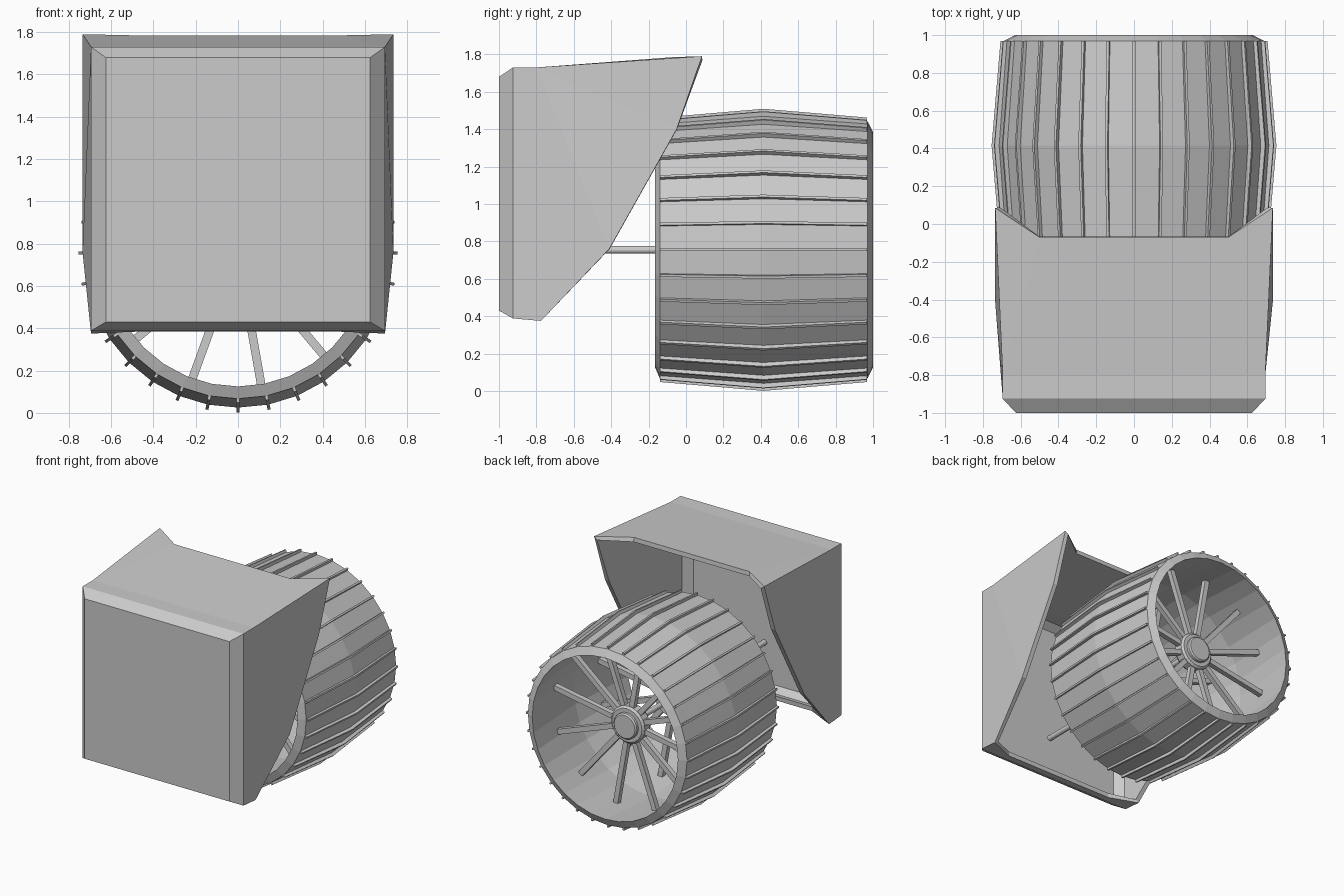
import bpy, bmesh, math
from mathutils import Vector, Matrix

if "Cube" in bpy.data.objects:
    bpy.data.objects.remove(bpy.data.objects["Cube"])

grey = bpy.data.materials.new("plain grey")
grey.use_nodes = True
grey.diffuse_color = (0.6, 0.6, 0.6, 1)
grey.node_tree.nodes["Principled BSDF"].inputs["Base Color"].default_value = (0.6, 0.6, 0.6, 1)

AXIS_Z = 0.755   # wheel axle height
MID_Y = 0.415    # middle of the drum
SIDES = 32


def finish(name, bm):
    bmesh.ops.remove_doubles(bm, verts=bm.verts, dist=0.0005)
    bmesh.ops.recalc_face_normals(bm, faces=bm.faces)
    mesh = bpy.data.meshes.new(name)
    bm.to_mesh(mesh)
    bm.free()
    mesh.materials.append(grey)
    obj = bpy.data.objects.new(name, mesh)
    bpy.context.collection.objects.link(obj)
    return obj


def polar(r, y, angle):
    return Vector((r * math.cos(angle), y, AXIS_Z + r * math.sin(angle)))


def lathe(name, profile, sides):
    """Revolve a closed (radius, y) profile around the axle."""
    bm = bmesh.new()
    rings = [[bm.verts.new(polar(r, y, math.tau * i / sides)) for r, y in profile]
             for i in range(sides)]
    n = len(profile)
    for i in range(sides):
        a, b = rings[i], rings[(i + 1) % sides]
        for j in range(n):
            k = (j + 1) % n
            if profile[j][0] < 0.001 and profile[k][0] < 0.001:
                continue
            bm.faces.new((a[j], a[k], b[k], b[j]))
    bmesh.ops.dissolve_degenerate(bm, dist=0.0005, edges=bm.edges)
    return finish(name, bm)


def mirrored(half):
    """Close a half profile by reflecting it across the drum middle."""
    return half + [(r, 2 * MID_Y - y) for r, y in reversed(half)]


# Barrel-shaped hollow drum
lathe("wheel_drum", [(0.63, -0.165), (0.688, -0.14), (0.73, MID_Y), (0.688, 0.97),
                     (0.63, 1.0), (0.68, MID_Y)], SIDES)

# Raised treads that follow the bulge of the drum
bm = bmesh.new()
for i in range(SIDES):
    ang = math.tau * i / SIDES
    side = Vector((-math.sin(ang), 0, math.cos(ang))) * 0.007
    sections = []
    for y, r in ((-0.138, 0.707), (MID_Y, 0.754), (0.968, 0.707)):
        top, low = polar(r, y, ang), polar(r - 0.04, y, ang)
        sections.append([bm.verts.new(p) for p in (low - side, top - side, top + side, low + side)])
    for a, b in zip(sections, sections[1:]):
        for j in range(4):
            k = (j + 1) % 4
            bm.faces.new((a[j], a[k], b[k], b[j]))
    bm.faces.new(sections[0])
    bm.faces.new(sections[-1])
finish("wheel_treads", bm)

# Two rings of twelve spokes
bm = bmesh.new()
for y in (0.14, 0.69):
    for i in range(12):
        ang = math.radians(10 + 30 * i)
        place = Matrix.Translation(polar(0.365, y, ang)) @ Matrix.Rotation(-ang, 4, 'Y')
        bmesh.ops.create_cube(bm, size=1, matrix=place @ Matrix.Diagonal((0.6, 0.04, 0.04, 1)))
finish("wheel_spokes", bm)

# Stepped hubs at both ends, and the axle
hub = [(0, 0.63), (0.13, 0.63), (0.145, 0.65), (0.145, 0.715), (0.13, 0.73),
       (0.1, 0.73), (0.1, 0.75), (0.09, 0.76), (0, 0.76)]
lathe("rear_hub", hub, 24)
lathe("front_hub", [(r, 2 * MID_Y - y) for r, y in hub], 24)
lathe("axle", [(0, -0.98), (0.021, -0.98), (0.021, 0.7), (0, 0.7)], 16)

# Hood: open-backed shell with a bevelled front, mirrored across x
points = {
    "face_low": (0.625, -1, 0.43), "face_top": (0.625, -1, 1.68),
    "rim_low": (0.695, -0.925, 0.388), "rim_top": (0.695, -0.925, 1.73),
    "tail_low": (0.695, -0.775, 0.375), "crown": (0.695, -0.8, 1.73),
    "bend": (0.735, -0.41, 0.76), "cheek": (0.735, -0.05, 1.4),
    "peak": (0.735, 0.085, 1.79),
    "notch_top": (0.5, -0.07, 1.785), "notch_low": (0.48, -0.87, 0.384),
}
bm = bmesh.new()
left = {k: bm.verts.new(p) for k, p in points.items()}
right = {k: bm.verts.new((-x, y, z)) for k, (x, y, z) in points.items()}
for s in (left, right):
    for names in ("face_low face_top rim_top rim_low",
                  "rim_low rim_top crown bend tail_low",
                  "crown cheek bend", "crown peak cheek",
                  "crown notch_top peak", "rim_low tail_low notch_low"):
        bm.faces.new([s[n] for n in names.split()])
for a, b in (("face_low", "face_top"), ("face_top", "rim_top"), ("face_low", "rim_low"),
             ("rim_top", "crown"), ("crown", "notch_top"), ("rim_low", "notch_low")):
    bm.faces.new((left[a], left[b], right[b], right[a]))
hood = finish("hood", bm)
shell = hood.modifiers.new("thickness", 'SOLIDIFY')
shell.thickness = 0.035
shell.offset = -1
